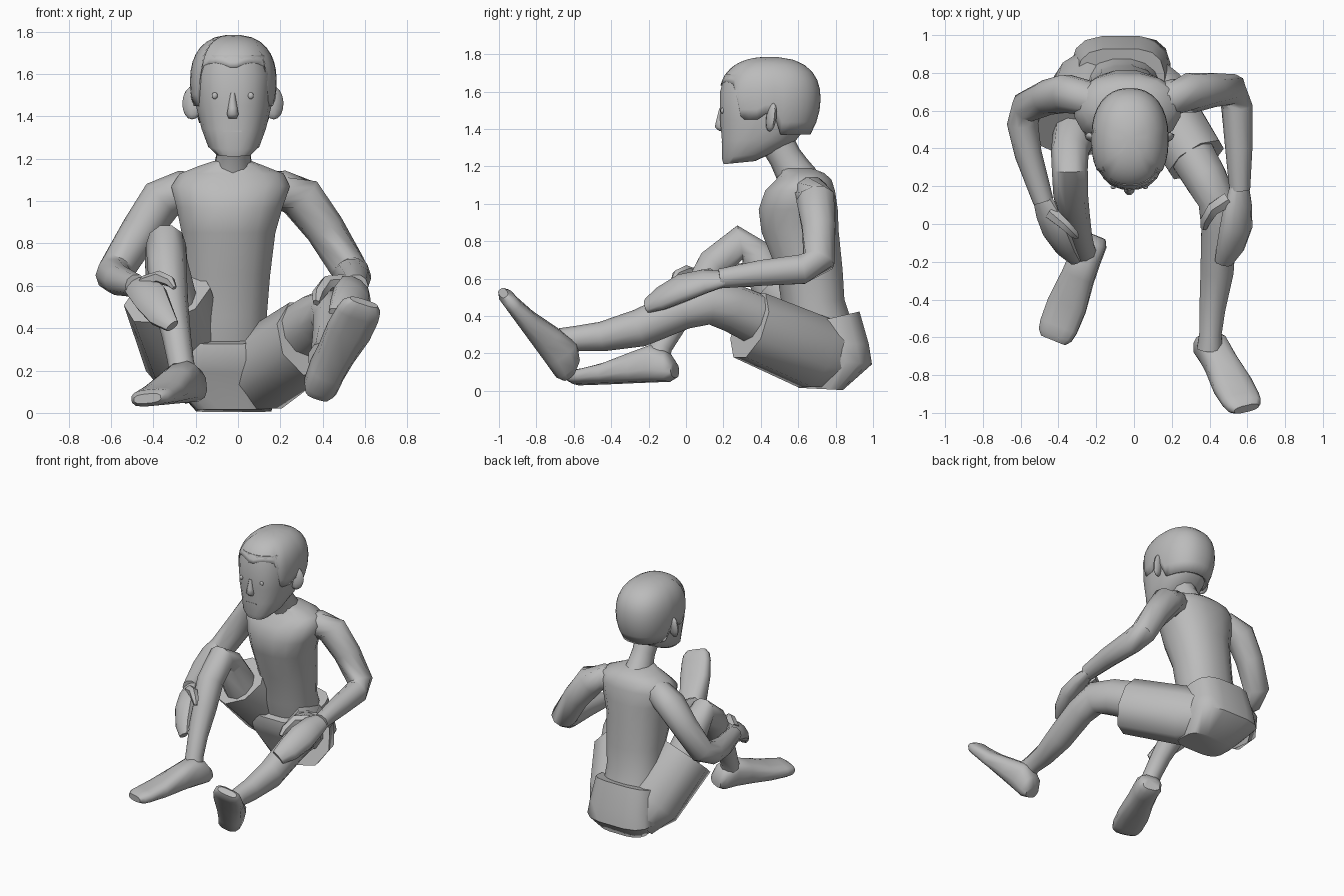
import bpy, bmesh, math
from mathutils import Vector as V, Matrix

if "Cube" in bpy.data.objects:
    bpy.data.objects.remove(bpy.data.objects["Cube"])

grey = bpy.data.materials.new("plain grey")
grey.use_nodes = True
grey.diffuse_color = (0.5, 0.5, 0.5, 1)
grey.node_tree.nodes["Principled BSDF"].inputs["Base Color"].default_value = (0.5, 0.5, 0.5, 1)


def finish(name, bm, angle=50):
    bmesh.ops.recalc_face_normals(bm, faces=bm.faces[:])
    mesh = bpy.data.meshes.new(name)
    bm.to_mesh(mesh)
    bm.free()
    mesh.materials.append(grey)
    ob = bpy.data.objects.new(name, mesh)
    bpy.context.collection.objects.link(ob)
    bpy.ops.object.select_all(action='DESELECT')
    ob.select_set(True)
    bpy.context.view_layer.objects.active = ob
    bpy.ops.object.shade_smooth_by_angle(angle=math.radians(angle))
    return ob


def loft(name, rings, caps=True, angle=50):
    """Skin equal-length closed rings of points."""
    bm = bmesh.new()
    rows = [[bm.verts.new(p) for p in r] for r in rings]
    n = len(rows[0])
    for a, b in zip(rows, rows[1:]):
        for i in range(n):
            bm.faces.new((a[i], a[(i + 1) % n], b[(i + 1) % n], b[i]))
    if caps:
        bm.faces.new(rows[0])
        bm.faces.new(rows[-1])
    return finish(name, bm, angle)


def oval(centre, u, v, n=12, power=2):
    """Superellipse ring spanned by the half axes u and v."""
    pts = []
    for i in range(n):
        t = math.tau * (i + 0.5) / n
        c, s = math.cos(t), math.sin(t)
        e = 2 / power
        pts.append(V(centre) + V(u) * math.copysign(abs(c) ** e, c)
                   + V(v) * math.copysign(abs(s) ** e, s))
    return pts


def limb(name, path, up=(0, 0, 1), flat=1, n=10, angle=50):
    """Tube along (x, y, z, half width); flat scales its thickness."""
    rings = []
    for i, (x, y, z, r) in enumerate(path):
        p = V(path[max(i - 1, 0)][:3])
        q = V(path[min(i + 1, len(path) - 1)][:3])
        d = (q - p).normalized()
        side = d.cross(V(up)).normalized()
        rings.append(oval((x, y, z), side * r, side.cross(d) * r * flat, n))
    return loft(name, rings, angle=angle)


def stack(name, rows, n=16, power=2.0):
    """Level rings (x, y, z, rx, ry, slope of z along y)."""
    return loft(name, [oval((x, y, z), (rx, 0, 0), (0, ry, ry * k), n, power)
                       for x, y, z, rx, ry, k in rows])


def foot(name, heel, toe, up):
    """Foot from sole heel point toward the toe, top facing up."""
    f = (V(toe) - V(heel)).normalized()
    s = f.cross(V(up)).normalized()
    u = s.cross(f)
    rings = []
    for t, w, lo, hi in ((0, .06, .02, .1), (.04, .082, 0, .16), (.13, .085, 0, .2),
                         (.24, .09, 0, .165), (.4, .108, 0, .11), (.52, .105, 0, .085),
                         (.57, .095, 0, .08), (.6, .07, .015, .06)):
        rings.append(oval(V(heel) + f * t + u * (lo + hi) / 2, s * w, u * (hi - lo) / 2, 12, 2.8))
    loft(name, rings)


def ball(name, centre, size, seg=12):
    bm = bmesh.new()
    bmesh.ops.create_uvsphere(bm, u_segments=seg, v_segments=8, radius=1,
                              matrix=Matrix.LocRotScale(V(centre), None, V(size)))
    return finish(name, bm, 70)


# Trunk and neck
stack("torso", [(-.07, .74, .28, .21, .17, .2), (-.06, .68, .47, .2, .17, .1),
                (-.05, .66, .65, .205, .18, 0), (-.045, .61, .85, .225, .21, 0),
                (-.04, .6, .97, .255, .215, 0), (-.035, .61, 1.07, .285, .19, 0),
                (-.03, .63, 1.13, .25, .15, 0), (-.03, .62, 1.165, .16, .12, 0),
                (-.025, .585, 1.19, .09, .09, 0)], power=2.25)
limb("neck", [(-.025, .6, 1.13, .1), (-.022, .565, 1.19, .088), (-.02, .53, 1.25, .08),
              (-.02, .47, 1.36, .085)], up=(0, 1, 0), flat=1.1)

# Shorts
stack("shorts_seat", [(-.07, .715, .375, .235, .215, .23), (-.07, .74, .25, .255, .24, 0),
                      (-.07, .765, .165, .265, .232, -.1), (-.02, .72, .01, .18, .12, -.05)],
      power=3.4)
limb("left_shorts_leg", [(-.01, .82, .18, .15), (.12, .68, .205, .178), (.33, .34, .35, .168)],
     flat=1.17, n=8)
limb("right_shorts_leg", [(-.17, .83, .16, .16), (-.24, .74, .26, .21), (-.335, .49, .55, .215)],
     up=(0, -1, 0.3), flat=.85, n=8)

# Bare legs
limb("left_leg", [(.27, .43, .36, .13), (.38, .24, .445, .118), (.44, .12, .47, .105),
                  (.45, -.02, .435, .098), (.44, -.25, .335, .092), (.415, -.45, .29, .072),
                  (.405, -.58, .28, .062), (.4, -.66, .26, .07)], flat=1.1)
limb("right_leg", [(-.31, .48, .52, .12), (-.34, .38, .72, .1), (-.34, .29, .795, .095),
                   (-.335, .15, .68, .092), (-.32, .06, .52, .085), (-.29, -.06, .36, .068),
                   (-.27, -.13, .24, .062), (-.26, -.16, .16, .07)], up=(1, 0, 0))
foot("left_foot", (.375, -.68, .05), (.59, -1.0, .49), (0, .8, .6))
foot("right_foot", (-.20, -.06, .05), (-.43, -.63, .03), (-.1, 0, 1))

# Arms
limb("left_arm", [(.08, .64, 1.06, .08), (.2, .67, 1.055, .095), (.3, .695, 1.015, .108),
                  (.41, .71, .87, .094), (.515, .71, .695, .088), (.545, .62, .65, .083),
                  (.555, .4, .63, .072), (.56, .18, .6, .055)], up=(1, 0, 0))
limb("right_arm", [(-.14, .64, 1.06, .08), (-.26, .67, 1.05, .095), (-.36, .69, 1.005, .105),
                   (-.46, .67, .86, .094), (-.565, .62, .69, .088), (-.59, .53, .65, .083),
                   (-.56, .37, .625, .072), (-.48, .12, .6, .055)], up=(1, 0, 0))

# Hands and thumbs
limb("left_hand", [(.56, .21, .6, .055), (.55, .1, .585, .085), (.54, -.02, .55, .1),
                   (.51, -.13, .495, .085), (.475, -.205, .455, .055)], up=(.6, 0, .8), flat=.62)
limb("left_thumb", [(.5, .13, .61, .045), (.42, .08, .61, .038), (.38, .02, .56, .032),
                    (.37, -.02, .52, .018)], n=6)
limb("right_hand", [(-.49, .14, .6, .055), (-.45, .05, .585, .08), (-.41, -.05, .54, .085),
                    (-.36, -.14, .46, .065), (-.31, -.2, .41, .035)], up=(-.6, -.2, .8), flat=.55)
limb("right_thumb", [(-.44, .06, .61, .04), (-.37, 0, .64, .032), (-.32, -.05, .62, .026),
                     (-.3, -.07, .59, .012)], n=6)

# Head
stack("head", [(-.02, .285, 1.22, .08, .085, .1), (-.02, .33, 1.26, .122, .14, .1),
               (-.02, .39, 1.34, .153, .2, 0), (-.02, .43, 1.45, .18, .25, 0),
               (-.02, .43, 1.6, .187, .25, 0), (-.02, .44, 1.69, .168, .235, 0)], n=20, power=2.5)


# Hair cap with a stepped lower edge: fringe, sideburns, ear gaps, nape
def hair_scale(z):
    if z > 1.56:
        return max(0, 1 - ((z - 1.56) / .226) ** 2.4) ** (1 / 2.4)
    return 1 - 5.5 * (1.56 - z) ** 2


def hair_edge(a):
    if a < 52:
        return 1.625 + .03 * math.sin(math.radians(a * 3.4))
    if a < 76:
        return 1.45
    return 1.48 if a < 100 else 1.37


cols, levels = 36, 10
rings = []
for j in range(levels):
    ring = []
    for i in range(cols):
        a = math.tau * (i + .5) / cols
        low = hair_edge(abs((math.degrees(a) + 180) % 360 - 180))
        z = low + (1.785 - low) * (1 - (1 - j / (levels - 1)) ** 1.5)
        s = hair_scale(z)
        flat = (abs(math.cos(a)) ** 2.3 + abs(math.sin(a)) ** 2.3) ** (-1 / 2.3)
        ring.append((-.022 + .205 * s * flat * math.sin(a),
                     .448 - .272 * s * flat * math.cos(a), z))
    rings.append(ring)
hair = loft("hair", rings, caps=False)
bm = bmesh.new()
bm.from_mesh(hair.data)
bmesh.ops.holes_fill(bm, edges=[e for e in bm.edges if e.is_boundary
                                and min(v.co.z for v in e.verts) > 1.75], sides=0)
bm.to_mesh(hair.data)
bm.free()
shell = hair.modifiers.new("thickness", 'SOLIDIFY')
shell.thickness = .025
shell.offset = -1

# Ears and eyes
for side, word in ((1, "left"), (-1, "right")):
    ear = ball(word + "_ear", (0, 0, 0), (.052, .025, .08), 8)
    ear.location = (-.024 + side * .19, .455, 1.465)
    ear.rotation_euler = (-.12, 0, side * .35)
    ball(word + "_eye", (-.025 + side * .085, .195, 1.498), (.014, .01, .016))

# Nose and mouth
loft("nose", [oval((-.025, y, z), (w, 0, 0), (0, d, 0), 8) for z, y, w, d in
              ((1.39, .19, .02, .015), (1.41, .185, .03, .033), (1.44, .185, .024, .027),
               (1.51, .187, .011, .01))], angle=60)
bm = bmesh.new()
bmesh.ops.create_cube(bm, size=1, matrix=Matrix.LocRotScale(V((-.025, .194, 1.33)), None,
                                                            V((.085, .008, .006))))
finish("mouth", bm)
